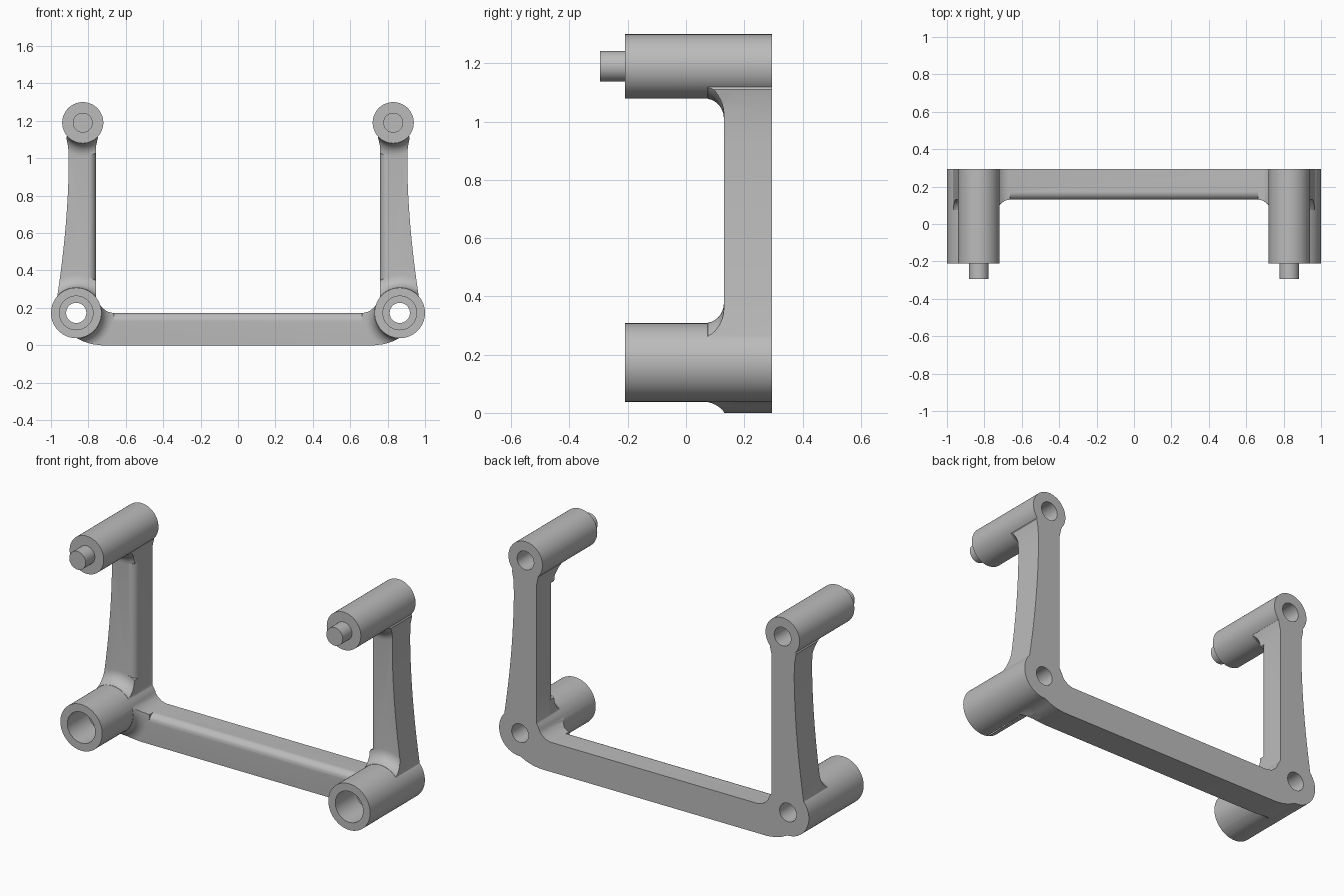
import bpy, bmesh
from math import sin, cos, pi

if "Cube" in bpy.data.objects:
    bpy.data.objects.remove(bpy.data.objects["Cube"], do_unlink=True)

grey = bpy.data.materials.new("plain grey")
grey.use_nodes = True
grey.diffuse_color = (0.5, 0.5, 0.5, 1)
grey.node_tree.nodes["Principled BSDF"].inputs["Base Color"].default_value = (0.5, 0.5, 0.5, 1)

BACK, PLATE, FRONT, TIP = 0.295, 0.13, -0.21, -0.295
UPPER, LOWER = (0.83, 1.19), (0.865, 0.173)
UPPER_R, LOWER_R, BORE_R = 0.11, 0.135, 0.054


def finish(bm, name):
    bmesh.ops.recalc_face_normals(bm, faces=bm.faces)
    mesh = bpy.data.meshes.new(name)
    bm.to_mesh(mesh)
    bm.free()
    mesh.materials.append(grey)
    obj = bpy.data.objects.new(name, mesh)
    bpy.context.collection.objects.link(obj)
    return obj


def lathe(name, centre, profile, steps=64):
    """Solid of revolution about a front-to-back axis; profile is (radius, y)."""
    bm = bmesh.new()
    cx, cz = centre
    rings = [[bm.verts.new((cx + r * cos(2 * pi * i / steps), y, cz + r * sin(2 * pi * i / steps)))
              for i in range(steps)] for r, y in profile]
    for a, b in zip(rings, rings[1:]):
        for i in range(steps):
            j = (i + 1) % steps
            bm.faces.new((a[i], a[j], b[j], b[i]))
    bm.faces.new(rings[0])
    bm.faces.new(rings[-1])
    return finish(bm, name)


def slab(name, outline, y0, y1, soft=()):
    """Extruded outline; front edges between the soft points are rounded."""
    bm = bmesh.new()
    front = [bm.verts.new((x, y0, z)) for x, z in outline]
    back = [bm.verts.new((x, y1, z)) for x, z in outline]
    bm.faces.new(front)
    bm.faces.new(back)
    n = len(outline)
    for i in range(n):
        j = (i + 1) % n
        bm.faces.new((front[i], front[j], back[j], back[i]))
    chosen = {v for v, p in zip(front, outline) if p in soft}
    edges = [e for e in bm.edges if e.verts[0] in chosen and e.verts[1] in chosen]
    if edges:
        bmesh.ops.recalc_face_normals(bm, faces=bm.faces)
        bmesh.ops.bevel(bm, geom=edges, offset=0.04, segments=6, profile=0.5, affect='EDGES')
    return finish(bm, name)


def combine(obj, other, operation):
    mod = obj.modifiers.new("combine", 'BOOLEAN')
    mod.operation, mod.object, mod.solver = operation, other, 'EXACT'
    bpy.context.view_layer.objects.active = obj
    bpy.ops.object.modifier_apply(modifier=mod.name)
    bpy.data.objects.remove(other, do_unlink=True)


def smooth(obj):
    bpy.ops.object.select_all(action='DESELECT')
    obj.select_set(True)
    bpy.context.view_layer.objects.active = obj
    bpy.ops.object.shade_smooth_by_angle(angle=0.52)


# U-shaped outline: half of it, then mirrored
outer = [(0.73, 0), (0.78, 0.006), (0.825, 0.02), (0.87, 0.042), (0.985, 0.173), (0.966, 0.265)]
for i in range(1, 13):
    t = 1 - i / 12
    outer.append((0.905 + 0.061 * t ** 1.8, 0.265 + 0.72 * (i / 12)))
outer += [(0.908, 1.06), (0.918, 1.11), (0.89, 1.17)]
inner = [(0.772, 1.17), (0.748, 1.115), (0.76, 1.06), (0.76, 0.26), (0.745, 0.225),
         (0.725, 0.2), (0.70, 0.181), (0.67, 0.173)]
half = outer + inner
outline = half + [(-x, z) for x, z in reversed(half)]
soft = [p for p in outline if (abs(p[0]), p[1]) in inner]

# Main frame plate
frame = slab("bracket_frame", outline, PLATE, BACK, soft)

for s in (1, -1):
    up, low = (s * UPPER[0], UPPER[1]), (s * LOWER[0], LOWER[1])
    # Concave blends between the plate and the bosses
    for centre, r in ((up, UPPER_R), (low, LOWER_R)):
        f = 0.068
        curve = [(r + f - f * cos(a * pi / 16), PLATE - f + f * sin(a * pi / 16)) for a in range(1, 9)]
        flare = lathe("blend", centre, [(r - 0.02, PLATE - f)] + curve + [(r + f, 0.17)])
        combine(flare, slab("blend_limit", outline, 0, 0.25), 'INTERSECT')
        combine(frame, flare, 'UNION')
        # Tubular boss
        combine(frame, lathe("boss", centre, [(r, FRONT), (r, BACK)]), 'UNION')
    # Blind rear socket above, stepped through hole below
    combine(frame, lathe("socket", up, [(BORE_R, 0.1), (BORE_R, 0.4)]), 'DIFFERENCE')
    combine(frame, lathe("stepped_bore", low, [(0.09, -0.4), (0.09, -0.02),
                                               (BORE_R, -0.02), (BORE_R, 0.4)]), 'DIFFERENCE')
    # Locating pin
    pin = lathe("left_pin" if s > 0 else "right_pin", up, [(0.053, TIP), (0.053, FRONT + 0.02)])
    smooth(pin)

smooth(frame)
